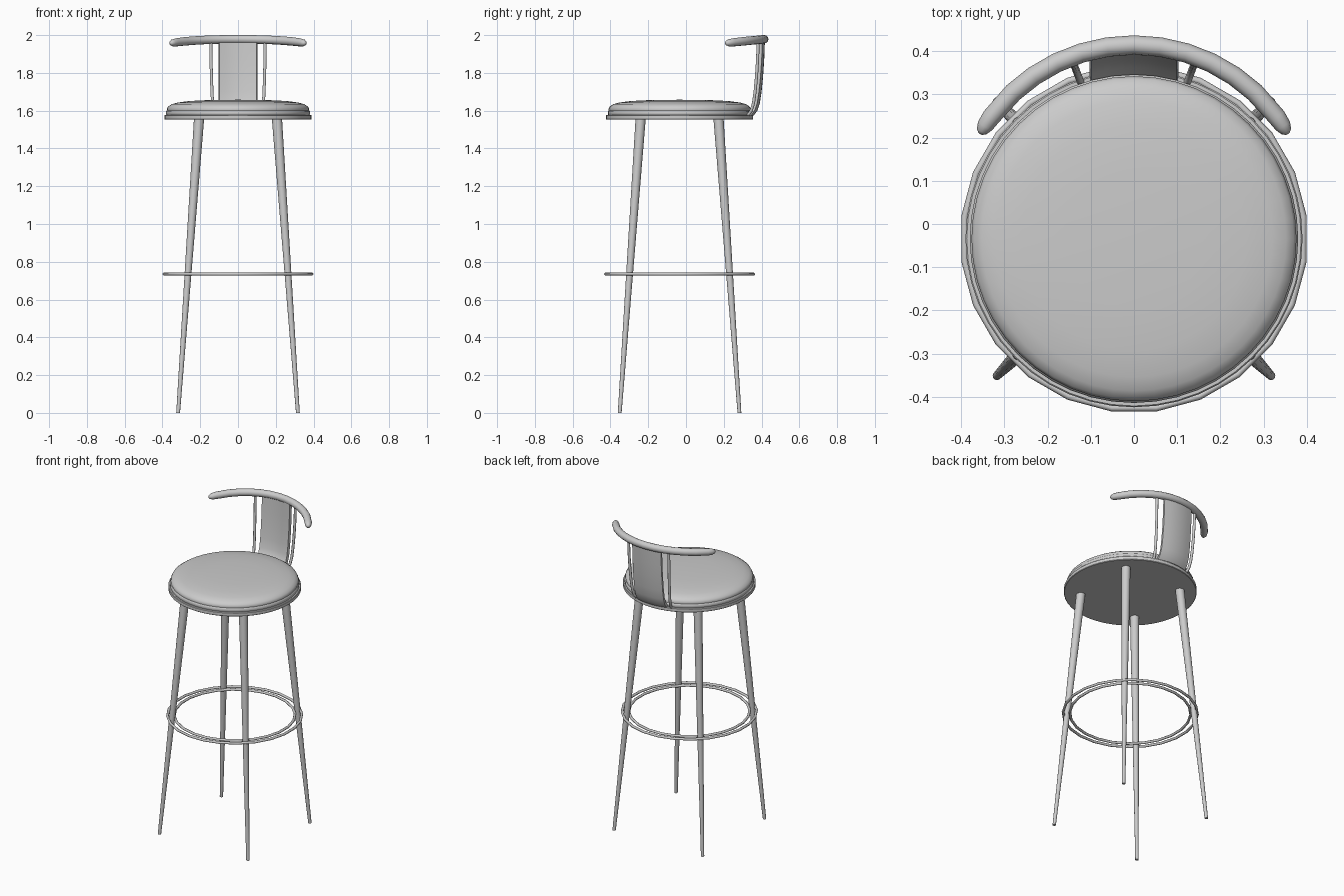
import bpy, bmesh
from math import sin, cos, pi, radians, sqrt

if "Cube" in bpy.data.objects:
    bpy.data.objects.remove(bpy.data.objects["Cube"])

CY = -0.034          # seat centre in y


def finish(name, bm, angle=35):
    bmesh.ops.recalc_face_normals(bm, faces=bm.faces)
    me = bpy.data.meshes.new(name)
    bm.to_mesh(me)
    bm.free()
    ob = bpy.data.objects.new(name, me)
    bpy.context.collection.objects.link(ob)
    bpy.ops.object.select_all(action='DESELECT')
    ob.select_set(True)
    bpy.context.view_layer.objects.active = ob
    bpy.ops.object.shade_smooth_by_angle(angle=radians(angle))
    return ob


def lathe(name, profile, n, angle=35):
    """Revolve (radius, z) points about the seat axis; closes onto axis points."""
    bm = bmesh.new()
    vs = [bm.verts.new((r, CY, z)) for r, z in profile]
    es = [bm.edges.new(p) for p in zip(vs, vs[1:])]
    bmesh.ops.spin(bm, geom=vs + es, cent=(0, CY, 0), axis=(0, 0, 1),
                   angle=2 * pi, steps=n, use_merge=True)
    bmesh.ops.remove_doubles(bm, verts=bm.verts, dist=1e-5)
    return finish(name, bm, angle)


def tube(name, points, cyclic=False, res=3):
    """Round tube through (x, y, z, radius) points."""
    cu = bpy.data.curves.new(name, 'CURVE')
    cu.dimensions = '3D'
    cu.bevel_depth = 1.0
    cu.bevel_resolution = res
    cu.use_fill_caps = not cyclic
    sp = cu.splines.new('POLY')
    sp.points.add(len(points) - 1)
    for p, (x, y, z, r) in zip(sp.points, points):
        p.co = (x, y, z, 1)
        p.radius = r
    sp.use_cyclic_u = cyclic
    tmp = bpy.data.objects.new("tmp", cu)
    bpy.context.collection.objects.link(tmp)
    me = bpy.data.meshes.new_from_object(
        tmp.evaluated_get(bpy.context.evaluated_depsgraph_get()))
    bm = bmesh.new()
    bm.from_mesh(me)
    bmesh.ops.remove_doubles(bm, verts=bm.verts, dist=1e-5)
    bpy.data.objects.remove(tmp)
    bpy.data.curves.remove(cu)
    bpy.data.meshes.remove(me)
    return finish(name, bm, 50)


# Seat base and cushion
lathe("seat_base", [(0, 1.553), (0.387, 1.553), (0.39, 1.556), (0.39, 1.575),
                    (0.387, 1.578), (0, 1.578)], 48)
lathe("seat_cushion", [(0, 1.575), (0.376, 1.575), (0.38, 1.58), (0.38, 1.597),
                       (0.375, 1.602), (0.376, 1.61), (0.370, 1.622),
                       (0.352, 1.634), (0.32, 1.643), (0.26, 1.651),
                       (0.16, 1.656), (0, 1.658)], 48, 50)

# Four splayed tapered legs
for side, sx in (("right", 1), ("left", -1)):
    for end, sy in (("front", -1), ("back", 1)):
        bm = bmesh.new()
        bmesh.ops.create_cone(bm, cap_ends=True, segments=16, radius1=0.010,
                              radius2=0.027, depth=1.56)
        for v in bm.verts:
            off = 0.317 if v.co.z < 0 else 0.206
            v.co.x += sx * off
            v.co.y += sy * off + CY
            v.co.z += 0.78
        finish(f"{end}_{side}_leg", bm)

# Double footrest ring
for name, r in (("outer_foot_ring", 0.395), ("inner_foot_ring", 0.355)):
    n = 24
    tube(name, [(r * sin((i + .5) * 2 * pi / n), CY + r * cos((i + .5) * 2 * pi / n),
                 0.735, 0.008) for i in range(n)], cyclic=True, res=2)

# Curved top rail with rounded ends
R, SPAN = 0.411, radians(60)
rail = []
caps = {0.0: 0.005, 0.008: 0.013, 0.025: 0.019, 0.055: 0.0215}
ts = list(caps) + [i / 14 for i in range(2, 13)]
ts += [1 - t for t in reversed(list(caps))]
for t in ts:
    a = (2 * t - 1) * SPAN
    rad = caps.get(min(t, round(1 - t, 6)), 0.0225)
    rail.append((R * sin(a), 0.003 + R * cos(a), 1.978 - 0.021 * (2 * t - 1) ** 2, rad))
tube("top_rail", rail, res=4)

# Side profile shared by the slat and rods: (distance from rail axis, z)
BACK = [(0.347, 1.575), (0.366, 1.60), (0.379, 1.64), (0.388, 1.70),
        (0.396, 1.78), (0.402, 1.87), (0.406, 1.975)]

# Rods either side of the slat
for side, s in (("right", 1), ("left", -1)):
    a = s * radians(20.8)
    tube(f"{side}_back_rod", [(r * sin(a), 0.003 + r * cos(a), z, 0.0085)
                              for r, z in BACK], res=2)

# Central back slat, gently curved
bm = bmesh.new()
cols = 6
grid = []
for i in range(cols + 1):
    x = -0.103 + 0.206 * i / cols
    grid.append([bm.verts.new((x, 0.012 + sqrt(r * r - x * x), z)) for r, z in BACK])
for c0, c1 in zip(grid, grid[1:]):
    for j in range(len(BACK) - 1):
        bm.faces.new((c0[j], c1[j], c1[j + 1], c0[j + 1]))
bmesh.ops.recalc_face_normals(bm, faces=bm.faces)
if bm.faces[:][0].normal.y < 0:
    bmesh.ops.reverse_faces(bm, faces=bm.faces)
bmesh.ops.solidify(bm, geom=bm.faces[:], thickness=0.018)
finish("back_slat", bm)
